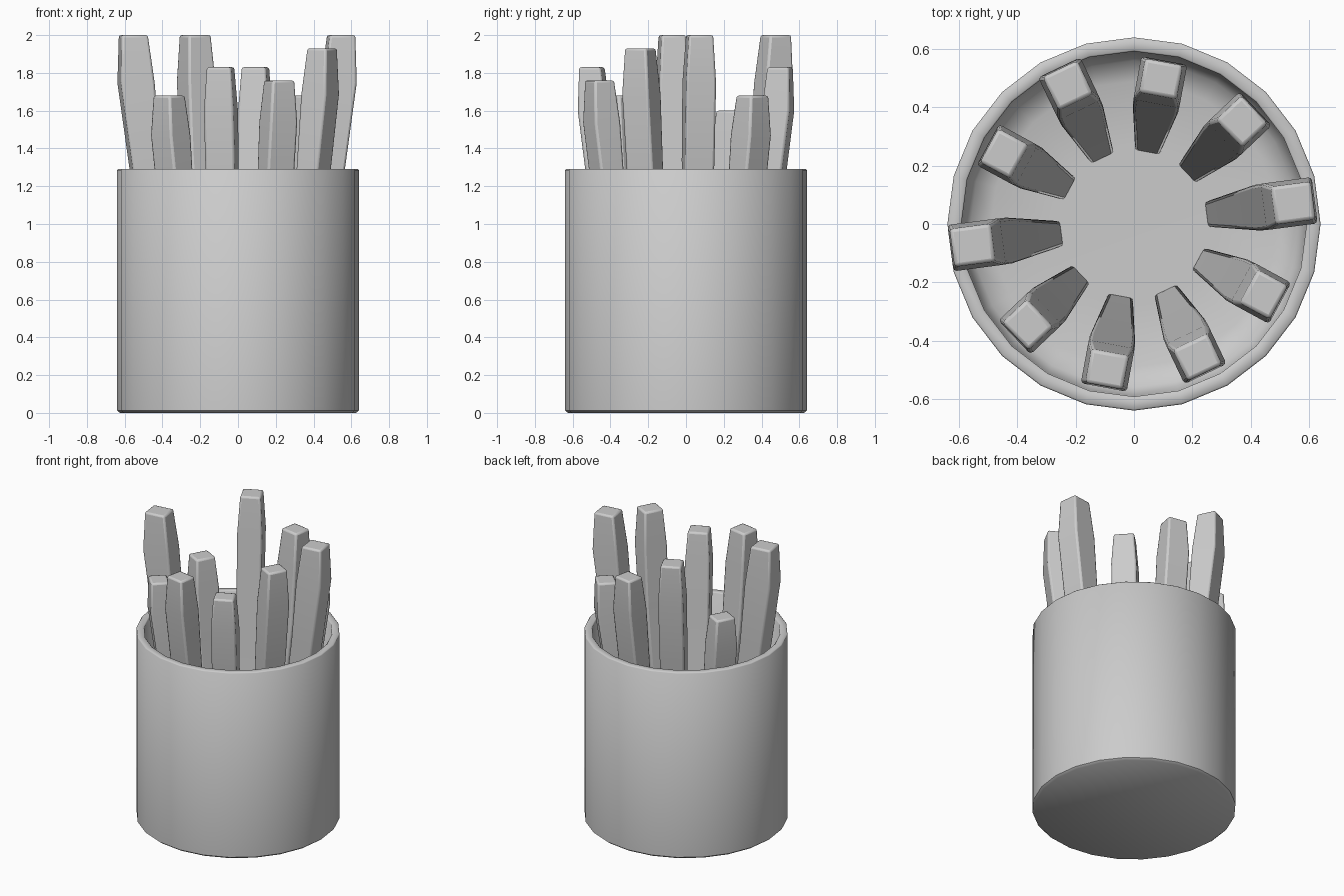
import bpy, bmesh, math
from mathutils import Vector

if "Cube" in bpy.data.objects:
    bpy.data.objects.remove(bpy.data.objects["Cube"])


def finish(bm, name, angle):
    bmesh.ops.recalc_face_normals(bm, faces=bm.faces)
    me = bpy.data.meshes.new(name)
    bm.to_mesh(me)
    bm.free()
    ob = bpy.data.objects.new(name, me)
    bpy.context.collection.objects.link(ob)
    bpy.context.view_layer.objects.active = ob
    ob.select_set(True)
    bpy.ops.object.shade_smooth_by_angle(angle=math.radians(angle))
    ob.select_set(False)
    return ob


def skin(bm, rings):
    # bridge successive closed rings and cap both ends
    n = len(rings[0])
    for a, b in zip(rings, rings[1:]):
        for i in range(n):
            j = (i + 1) % n
            bm.faces.new((a[i], a[j], b[j], b[i]))
    bm.faces.new(rings[0])
    bm.faces.new(rings[-1])


# cup: lathed wall with a rounded inside floor
SIDES = 24
profile = [(0.625, 0), (0.64, 0.012), (0.64, 1.285), (0.635, 1.29), (0.597, 1.29),
           (0.592, 1.285), (0.59, 0.15), (0.56, 0.09), (0.49, 0.065), (0.28, 0.06)]
bm = bmesh.new()
rings = []
for r, z in profile:
    rings.append([bm.verts.new((r * math.cos(k * math.tau / SIDES),
                                r * math.sin(k * math.tau / SIDES), z)) for k in range(SIDES)])
skin(bm, rings)
finish(bm, "cup", 50)

# sticks: ring of leaning tapered bars, (height, outer reach) per stick
sticks = [(2.0, 0.625), (1.68, 0.575), (1.83, 0.57), (2.0, 0.595), (1.6, 0.57),
          (2.0, 0.635), (1.68, 0.565), (1.83, 0.57), (1.76, 0.57), (1.93, 0.57)]
# section: height fraction, inner and outer reach (0..1), half width
sections = [(0, 0, 0.36, 0.045), (0.66, 0.44, 0.85, 0.079),
            (0.87, 0.53, 1.0, 0.08), (1, 0.62, 0.985, 0.065)]
INNER, BASE = 0.25, 0.055
for k, (top, reach) in enumerate(sticks):
    a = math.radians(7.5 + 36 * k)
    out = Vector((math.cos(a), math.sin(a), 0))
    side = Vector((-out.y, out.x, 0))
    bm = bmesh.new()
    rings = []
    for t, r0, r1, w in sections:
        z = Vector((0, 0, BASE + t * (top - BASE)))
        ra, rb = (INNER + r * (reach - INNER) for r in (r0, r1))
        rings.append([bm.verts.new(out * r + side * s + z)
                      for r, s in ((ra, -w), (rb, -w), (rb, w), (ra, w))])
    skin(bm, rings)
    ob = finish(bm, f"stick_{k + 1}", 50)
    bev = ob.modifiers.new("soft_edges", "BEVEL")
    bev.width = 0.012
    bev.segments = 2
    bev.limit_method = "ANGLE"
    bev.angle_limit = math.radians(40)
